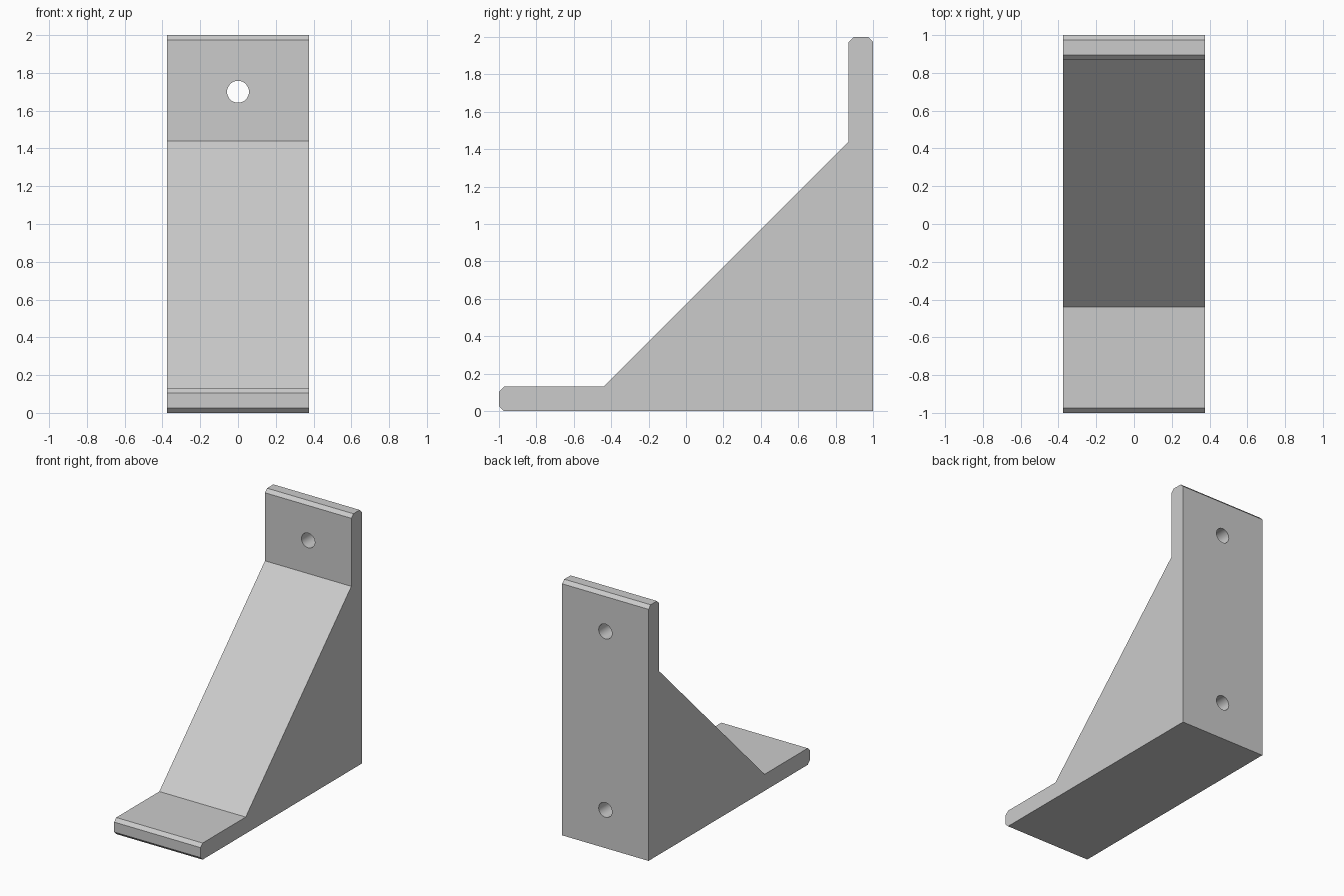
import bpy
import bmesh
import math

if "Cube" in bpy.data.objects:
    bpy.data.objects.remove(bpy.data.objects["Cube"])

HALF_W = 0.375   # half the bracket width
T = 0.13         # plate thickness
C = 0.026        # chamfer on the plate ends

# Bracket side profile (y, z): base plate, sloped gusset, upright plate
profile = [
    (1, 0), (1, 2 - C), (1 - C, 2), (1 - T + C, 2), (1 - T, 2 - C),
    (1 - T, 1.44), (-0.44, T),
    (-1 + C, T), (-1, T - C), (-1, C), (-1 + C, 0),
]
bm = bmesh.new()
face = bm.faces.new([bm.verts.new((-HALF_W, y, z)) for y, z in profile])
grown = bmesh.ops.extrude_face_region(bm, geom=[face])
new_verts = [g for g in grown["geom"] if isinstance(g, bmesh.types.BMVert)]
bmesh.ops.translate(bm, verts=new_verts, vec=(2 * HALF_W, 0, 0))
bmesh.ops.recalc_face_normals(bm, faces=bm.faces)
mesh = bpy.data.meshes.new("bracket")
bm.to_mesh(mesh)
bm.free()
bracket = bpy.data.objects.new("bracket", mesh)
bpy.context.collection.objects.link(bracket)


def drill(name, z, y_front):
    """Cut a screw hole from the back face forward to y_front."""
    y_back = 1.1
    bpy.ops.mesh.primitive_cylinder_add(
        vertices=32, radius=0.058, depth=y_back - y_front,
        location=(0, (y_back + y_front) / 2, z), rotation=(math.pi / 2, 0, 0))
    cutter = bpy.context.object
    cutter.name = name
    cutter.hide_render = True
    mod = bracket.modifiers.new(name, 'BOOLEAN')
    mod.operation = 'DIFFERENCE'
    mod.solver = 'EXACT'
    mod.object = cutter
    bpy.ops.object.select_all(action='DESELECT')
    bracket.select_set(True)
    bpy.context.view_layer.objects.active = bracket
    bpy.ops.object.modifier_apply(modifier=name)
    bpy.data.objects.remove(cutter)


# Upper hole goes through the plate, lower one stops at the gusset
drill("upper_hole", 1.70, 0.7)
drill("lower_hole", 0.30, 1 - T)

bpy.ops.object.shade_smooth_by_angle(angle=math.radians(30))
